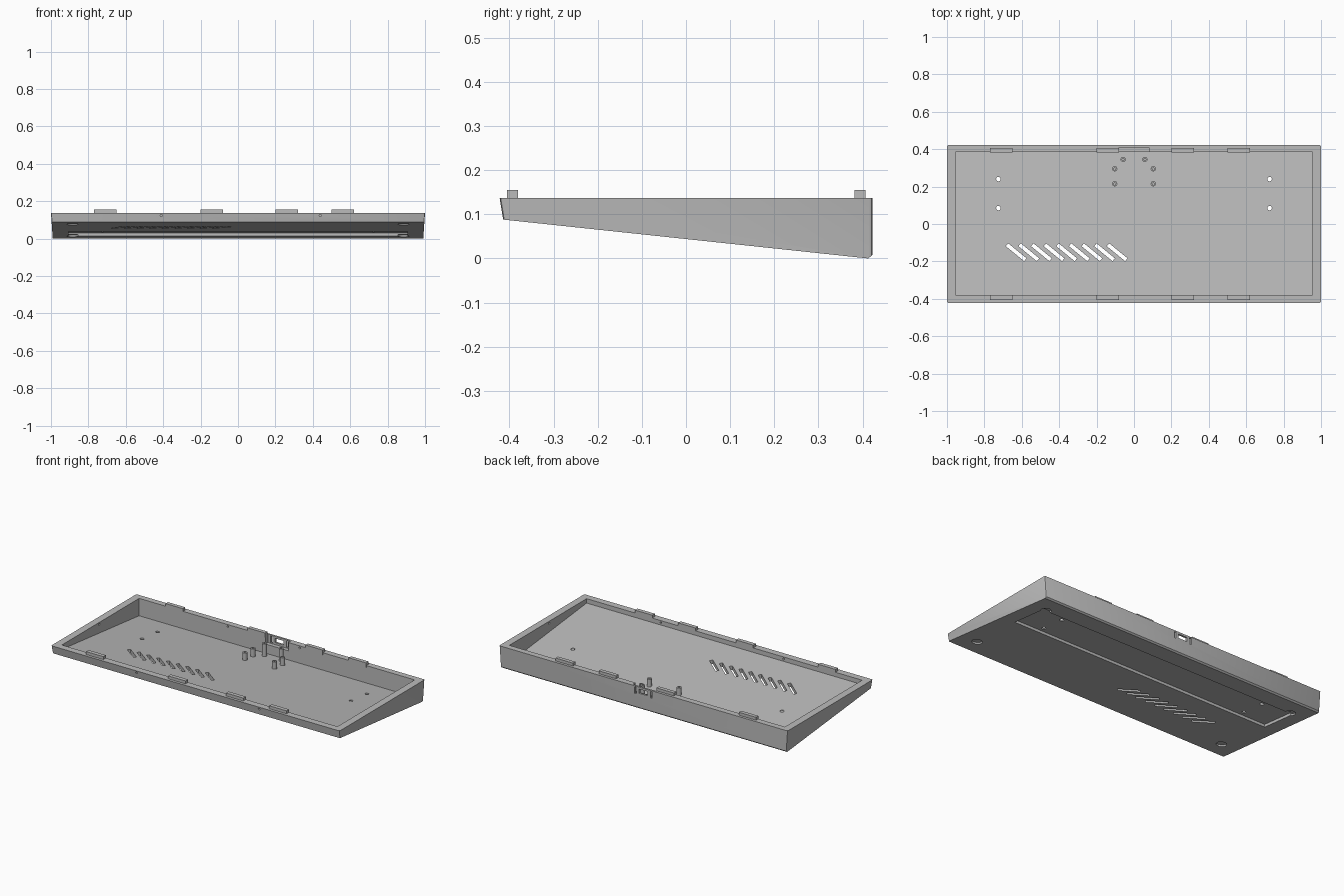
import bpy, bmesh
from math import atan, atan2, hypot
from mathutils import Matrix, Vector

cube = bpy.data.objects.get("Cube")
if cube:
    bpy.data.objects.remove(cube, do_unlink=True)

GREY = bpy.data.materials.new("plain grey")
GREY.use_nodes = True
GREY.diffuse_color = (0.5, 0.5, 0.5, 1)
GREY.node_tree.nodes["Principled BSDF"].inputs["Base Color"].default_value = (0.5, 0.5, 0.5, 1)

TOP = 0.137          # rim height
FLOOR = 0.025        # floor thickness
SLOPE = 0.088 / 0.827


def under(y):
    """Height of the sloping underside."""
    return (0.413 - y) * SLOPE


def finish(name, bm):
    bmesh.ops.recalc_face_normals(bm, faces=bm.faces)
    mesh = bpy.data.meshes.new(name)
    bm.to_mesh(mesh)
    bm.free()
    mesh.materials.append(GREY)
    ob = bpy.data.objects.new(name, mesh)
    bpy.context.collection.objects.link(ob)
    return ob


def prism(x0, x1, profile):
    """Extrude a side profile of (y, z) points along x."""
    bm = bmesh.new()
    face = bm.faces.new([bm.verts.new((x0, y, z)) for y, z in profile])
    new = bmesh.ops.extrude_face_region(bm, geom=[face])["geom"]
    bmesh.ops.translate(bm, vec=(x1 - x0, 0, 0),
                        verts=[v for v in new if isinstance(v, bmesh.types.BMVert)])
    return bm


def box(x0, x1, y0, y1, z0, z1):
    return prism(x0, x1, [(y0, z0), (y1, z0), (y1, z1), (y0, z1)])


def rod(a, b, radius, sides=16):
    """Cylinder between two points."""
    a, b = Vector(a), Vector(b)
    turn = (b - a).to_track_quat("Z", "Y").to_matrix().to_4x4()
    bm = bmesh.new()
    bmesh.ops.create_cone(bm, cap_ends=True, segments=sides, radius1=radius, radius2=radius,
                          depth=(b - a).length, matrix=Matrix.Translation((a + b) / 2) @ turn)
    return bm


def cut(ob, bm):
    cutter = finish("cutter", bm)
    cutter.hide_render = True
    mod = ob.modifiers.new("cut", "BOOLEAN")
    mod.operation, mod.solver, mod.object = "DIFFERENCE", "EXACT", cutter
    bpy.context.view_layer.objects.active = ob
    bpy.ops.object.modifier_apply(modifier=mod.name)
    bpy.data.objects.remove(cutter, do_unlink=True)


# Wedge-shaped outer body with slightly tapered ends and softened corners
bm = prism(-1, 1, [(-0.422, TOP), (-0.414, 0.088), (0.413, 0), (0.422, 0.008), (0.422, TOP)])
for v in bm.verts:
    v.co.x *= 1 - 0.07 * (TOP - v.co.z)
corners = []
for e in bm.edges:
    d = e.verts[0].co - e.verts[1].co
    if abs(d.x) < 0.1 and abs(d.y) < 0.02 and abs(d.z) > 0.04:
        corners.append(e)
bmesh.ops.bevel(bm, geom=corners, offset=0.008, segments=2, profile=0.5, affect="EDGES")
case = finish("case_tray", bm)

# Inner cavity with a floor parallel to the underside
cut(case, prism(-0.955, 0.955, [(-0.38, under(-0.38) + FLOOR), (0.385, under(0.385) + FLOOR),
                                (0.385, 0.3), (-0.38, 0.3)]))

# Long shallow recess below
y0, y1, depth = 0.05, 0.29, 0.017
cut(case, prism(-0.905, 0.905, [(y0, under(y0) - 0.05), (y1, under(y1) - 0.05),
                                (y1, under(y1) + depth), (y0, under(y0) + depth)]))

# Round foot recesses
normal = Vector((0, SLOPE, 1)).normalized()
for x in (-0.885, 0.885):
    for y in (-0.3, 0.295):
        p = Vector((x, y, under(y)))
        cut(case, rod(p - normal * 0.03, p + normal * 0.01, 0.03, 24))

# Mounting holes through the floor
for x in (-0.725, 0.725):
    for y in (0.085, 0.24):
        cut(case, rod((x, y, -0.1), (x, y, 0.1), 0.012))

# Slanted vent slots
dx, dy = 0.098, -0.08
for i in range(9):
    half = hypot(dx, dy) / 2
    bm = box(-half, half, -0.01, 0.01, -0.05, 0.2)
    spot = Matrix.Translation((-0.63 + 0.0675 * i, -0.151, 0))
    bm.transform(spot @ Matrix.Rotation(atan2(dy, dx), 4, "Z"))
    cut(case, bm)

# Small screw holes in the walls
for x in (-0.41, 0.44):
    cut(case, rod((x, -0.5, 0.124), (x, -0.3, 0.124), 0.006, 12))
for x in (-0.34, 0.157):
    cut(case, rod((x, 0.3, 0.124), (x, 0.405, 0.124), 0.006, 12))
for side in (-1, 1):
    cut(case, rod((side * 0.9, -0.01, 0.124), (side * 0.975, -0.01, 0.124), 0.006, 12))

# Socket opening in the back wall: inner pocket, port and two slits
cut(case, box(-0.08, 0.08, 0.37, 0.41, 0.085, 0.2))
cut(case, box(-0.03, 0.03, 0.4, 0.45, 0.098, 0.124))
for x in (-0.055, 0.055):
    cut(case, box(x - 0.006, x + 0.006, 0.4, 0.45, 0.09, 0.13))

# Locating tabs along the front and back rims
for i, x in enumerate((-0.71, -0.14, 0.26, 0.56)):
    for name, a, b in (("front", -0.405, -0.38), ("back", 0.382, 0.406)):
        finish(f"{name}_tab_{i + 1}", box(x - 0.06, x + 0.06, a, b, TOP - 0.012, 0.155))

# Hollow standoff posts behind the socket
for name, x, y, top in (("back", 0.058, 0.345, 0.112), ("middle", 0.103, 0.295, 0.088),
                        ("front", 0.103, 0.215, 0.093)):
    for side, label in ((-1, "right"), (1, "left")):
        foot = under(y) + FLOOR - 0.006
        post = finish(f"{name}_post_{label}", rod((side * x, y, foot), (side * x, y, top), 0.014))
        cut(post, rod((side * x, y, foot + 0.012), (side * x, y, 0.2), 0.006, 12))

# Crisp edges, smooth round parts
for ob in bpy.context.collection.objects:
    if ob.type == "MESH" and GREY.name in ob.data.materials:
        bpy.ops.object.select_all(action="DESELECT")
        ob.select_set(True)
        bpy.context.view_layer.objects.active = ob
        bpy.ops.object.shade_smooth_by_angle(angle=0.5)
